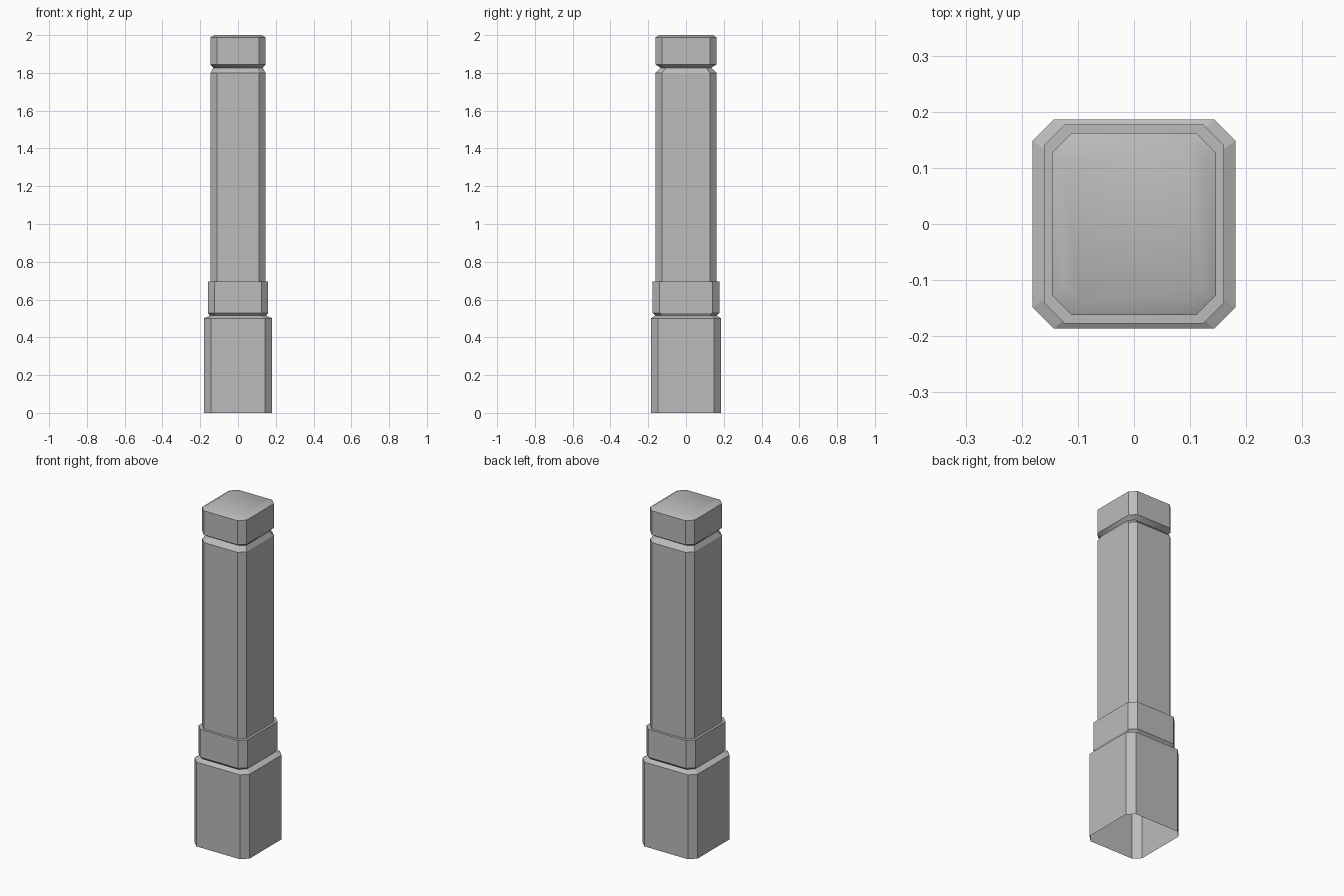
import bpy
import bmesh
import math

cube = bpy.data.objects.get("Cube")
if cube:
    bpy.data.objects.remove(cube, do_unlink=True)

stone = bpy.data.materials.new("grey_stone")
stone.use_nodes = True
GREY = (0.5, 0.5, 0.5, 1.0)
stone.diffuse_color = GREY
stone.node_tree.nodes["Principled BSDF"].inputs["Base Color"].default_value = GREY


def ring(bm, hx, hy, cut, z):
    """Eight-sided rectangle with cut corners, counter-clockwise."""
    quarter = [(hx, hy - cut), (hx - cut, hy)]
    pts = quarter + [(-x, y) for x, y in reversed(quarter)]
    pts += [(-x, -y) for x, y in pts]
    return [bm.verts.new((x, y, z)) for x, y in pts]


def column_part(name, sections, capped=False):
    """Skin stacked sections (half width, half depth, corner cut, height)."""
    bm = bmesh.new()
    rings = [ring(bm, *s) for s in sections]
    for low, high in zip(rings, rings[1:]):
        for i in range(8):
            j = (i + 1) % 8
            bm.faces.new((low[i], low[j], high[j], high[i]))
    if capped:
        bm.faces.new(rings[-1])
    mesh = bpy.data.meshes.new(name)
    bm.to_mesh(mesh)
    bm.free()
    mesh.materials.append(stone)
    obj = bpy.data.objects.new(name, mesh)
    bpy.context.collection.objects.link(obj)
    return obj


# Cross-sections shared between neighbouring parts
BASE = (0.181, 0.1865, 0.038)
LOW_NECK = (0.15, 0.162, 0.035)
COLLAR = (0.16, 0.177, 0.036)
SHAFT = (0.146, 0.162, 0.035)
HIGH_NECK = (0.131, 0.134, 0.028)
CAP_TOP = (0.125, 0.141, 0.03)

# Plinth, open underneath, sloping in to the lower groove
column_part("base", [BASE + (0,), BASE + (0.5,), LOW_NECK + (0.515,)])

# Collar with a flat ledge around the shaft
column_part("collar", [LOW_NECK + (0.515,), COLLAR + (0.53,),
                       COLLAR + (0.695,), SHAFT + (0.695,)])

# Tall shaft, sloping in to the upper groove
column_part("shaft", [SHAFT + (0.695,), SHAFT + (1.8,), HIGH_NECK + (1.827,)])

# Cap with a softly rounded top
cap = column_part("cap", [HIGH_NECK + (1.827,), SHAFT + (1.845,),
                          SHAFT + (1.988,), CAP_TOP + (2.0,)], capped=True)
bpy.ops.object.select_all(action="DESELECT")
cap.select_set(True)
bpy.context.view_layer.objects.active = cap
bpy.ops.object.shade_smooth_by_angle(angle=math.radians(35))
